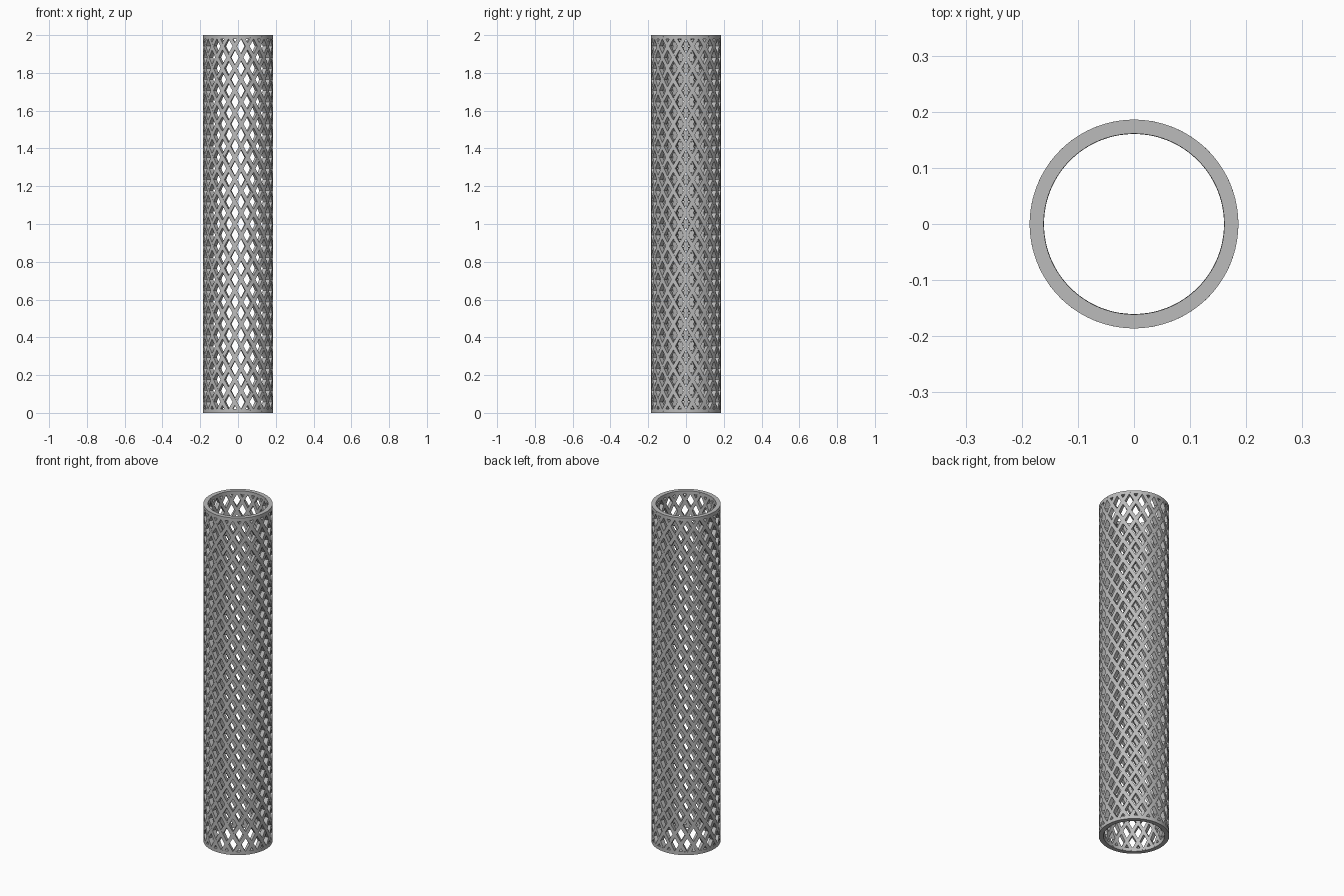
import bpy, bmesh
from math import pi, cos, sin

cube = bpy.data.objects.get("Cube")
if cube:
    bpy.data.objects.remove(cube, do_unlink=True)

HEIGHT, R_OUT, R_IN = 2.0, 0.186, 0.161
RING = 0.02            # height of each end ring
COUNT = 17             # struts in each direction, each making one full turn
HALF = 0.0115 / R_OUT  # half the angular width of a strut
STEPS = COUNT * 6

grey = bpy.data.materials.new("light_grey")
grey.use_nodes = True
grey.diffuse_color = (0.5, 0.5, 0.5, 1)
grey.node_tree.nodes["Principled BSDF"].inputs["Base Color"].default_value = (0.5, 0.5, 0.5, 1)


def polar(bm, r, a, z):
    return bm.verts.new((r * cos(a), r * sin(a), z))


def bridge(bm, a, b):
    for i in range(4):
        j = (i + 1) % 4
        bm.faces.new((a[i], a[j], b[j], b[i]))


def finish(bm, name):
    bmesh.ops.recalc_face_normals(bm, faces=bm.faces)
    mesh = bpy.data.meshes.new(name)
    bm.to_mesh(mesh)
    bm.free()
    mesh.materials.append(grey)
    obj = bpy.data.objects.new(name, mesh)
    bpy.context.collection.objects.link(obj)
    bpy.ops.object.select_all(action='DESELECT')
    obj.select_set(True)
    bpy.context.view_layer.objects.active = obj
    bpy.ops.object.shade_smooth_by_angle(angle=pi / 6)


# End rings: a rectangle swept around the axis
def ring(name, z0, z1):
    bm = bmesh.new()
    loops = []
    for k in range(STEPS):
        a = 2 * pi * k / STEPS
        loops.append([polar(bm, r, a, z) for r, z in
                      ((R_IN, z0), (R_OUT, z0), (R_OUT, z1), (R_IN, z1))])
    for k in range(STEPS):
        bridge(bm, loops[k], loops[(k + 1) % STEPS])
    finish(bm, name)


# Helical struts: a curved rectangle swept up one full turn
def struts(name, turn):
    bm = bmesh.new()
    for s in range(COUNT):
        loops = []
        for k in range(STEPS + 1):
            t = min(max(k / STEPS, 0.003), 0.997)
            a = 2 * pi * (s / COUNT + turn * t)
            loops.append([polar(bm, r, a + d, HEIGHT * t) for r, d in
                          ((R_IN, -HALF), (R_OUT, -HALF), (R_OUT, HALF), (R_IN, HALF))])
        for low, high in zip(loops, loops[1:]):
            bridge(bm, low, high)
        bm.faces.new(loops[0])
        bm.faces.new(loops[-1])
    finish(bm, name)


ring("bottom_ring", 0, RING)
ring("top_ring", HEIGHT - RING, HEIGHT)
struts("right_hand_struts", 1)
struts("left_hand_struts", -1)
